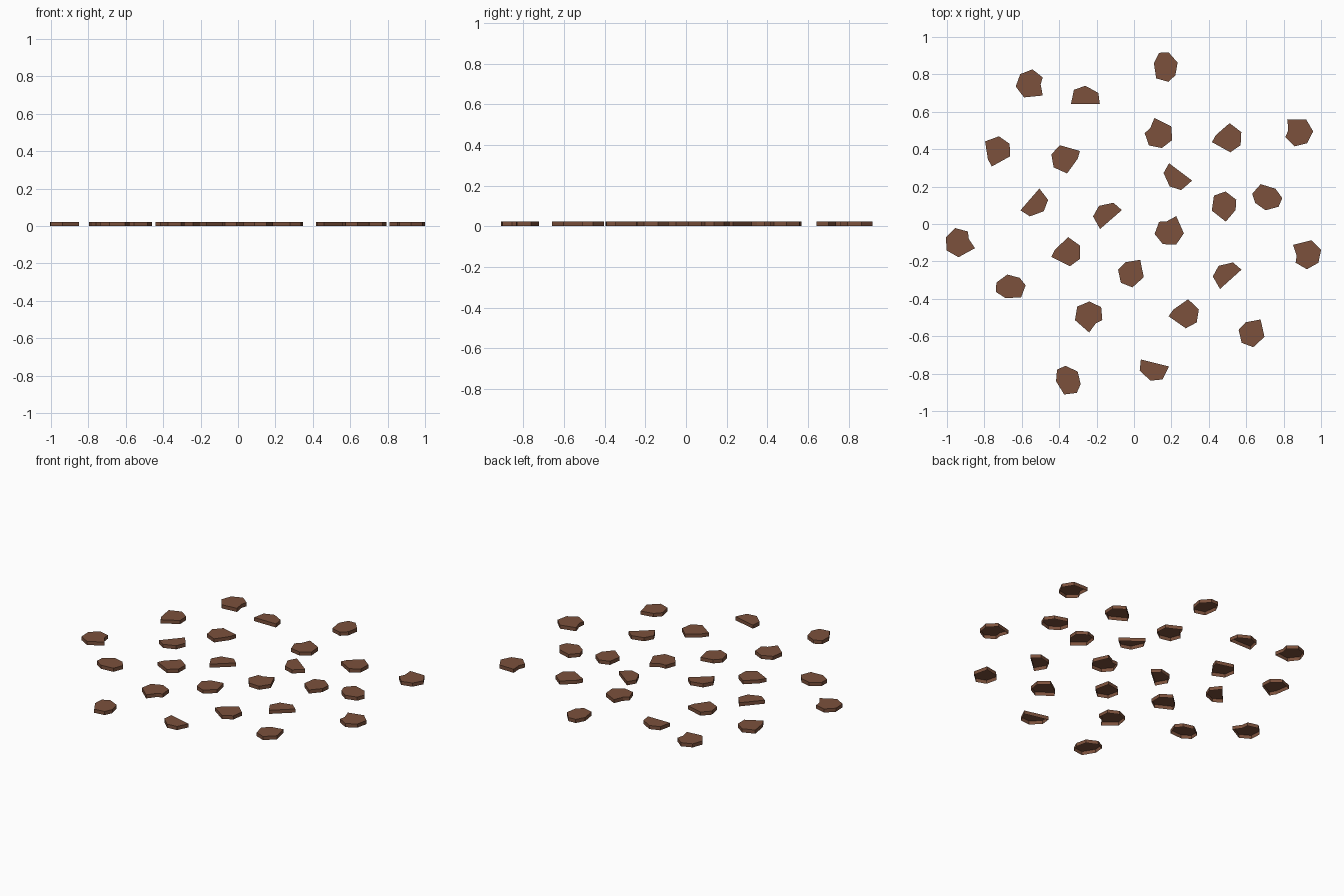
import bpy
import bmesh
from math import radians, sin, cos

if "Cube" in bpy.data.objects:
    bpy.data.objects.remove(bpy.data.objects["Cube"])

THICK = 0.023

# One flat brown for every stone
brown = bpy.data.materials.new("earth_brown")
brown.diffuse_color = (0.20, 0.082, 0.045, 1)
brown.use_nodes = True
brown.node_tree.nodes["Principled BSDF"].inputs["Base Color"].default_value = brown.diffuse_color

# Stone outlines as (angle in degrees, reach in hundredths), counter-clockwise
OUTLINES = {
    "pointed": [(0, 8.5), (45, 5.1), (75, 7.3), (128, 8.2), (179, 8.1), (230, 8.3), (284, 7.8)],
    "wedge": [(0, 8.6), (86, 7.8), (136, 8.0), (188, 8.0), (247, 8.0), (331, 6.4)],
    "corner": [(0, 8.8), (61, 6.8), (107, 7.3), (165, 7.4), (218, 7.4), (287, 7.0)],
    "rounded": [(0, 7.9), (36, 8.3), (83, 6.7), (151, 8.0), (201, 8.1), (240, 6.8), (301, 6.7)],
    "half": [(328, 9.1), (24, 6.7), (90, 4.9), (171, 7.0), (212, 9.1)],
}

# Where each kind of stone lies: x, y, turn in degrees
PLACES = {
    "pointed": [(-.55, .745, -43), (.13, .485, 104), (.875, .495, 130), (.19, -.035, 65),
                (-.93, -.10, -20), (.92, -.16, 145), (-.24, -.495, -90)],
    "wedge": [(-.36, -.15, 197), (-.365, .35, 28), (.50, .46, 195), (-.735, .39, 253),
              (.27, -.48, 189)],
    "corner": [(-.015, -.265, 57), (.63, -.585, 58), (.48, .10, -83)],
    "rounded": [(.17, .84, 79), (.71, .14, -37), (-.66, -.335, 164), (-.35, -.835, 102)],
    "half": [(-.26, .69, 0), (.10, -.79, 166), (.22, .24, 143), (-.52, .10, 229),
             (-.155, .06, 41), (.485, -.26, 42)],
}
MIRRORED = {"half"}  # this outline is listed the other way round


def stone_mesh(kind):
    """Flat top with straight walls, open underneath."""
    bm = bmesh.new()
    ring = []
    for a, r in OUTLINES[kind]:
        x = cos(radians(a)) * r / 100
        y = sin(radians(a)) * r / 100
        ring.append((-x if kind in MIRRORED else x, y))
    if kind in MIRRORED:
        ring.reverse()
    low = [bm.verts.new((x, y, 0)) for x, y in ring]
    top = [bm.verts.new((x, y, THICK)) for x, y in ring]
    bm.faces.new(top)
    for i in range(len(ring)):
        j = (i + 1) % len(ring)
        bm.faces.new((low[i], low[j], top[j], top[i]))
    mesh = bpy.data.meshes.new(kind + "_stone")
    bm.to_mesh(mesh)
    bm.free()
    mesh.materials.append(brown)
    return mesh


# Scatter the stones
for kind, spots in PLACES.items():
    mesh = stone_mesh(kind)
    for n, (x, y, turn) in enumerate(spots, 1):
        ob = bpy.data.objects.new(f"{kind}_stone_{n}", mesh)
        ob.location = (x, y, 0)
        ob.rotation_euler.z = radians(turn)
        bpy.context.collection.objects.link(ob)
